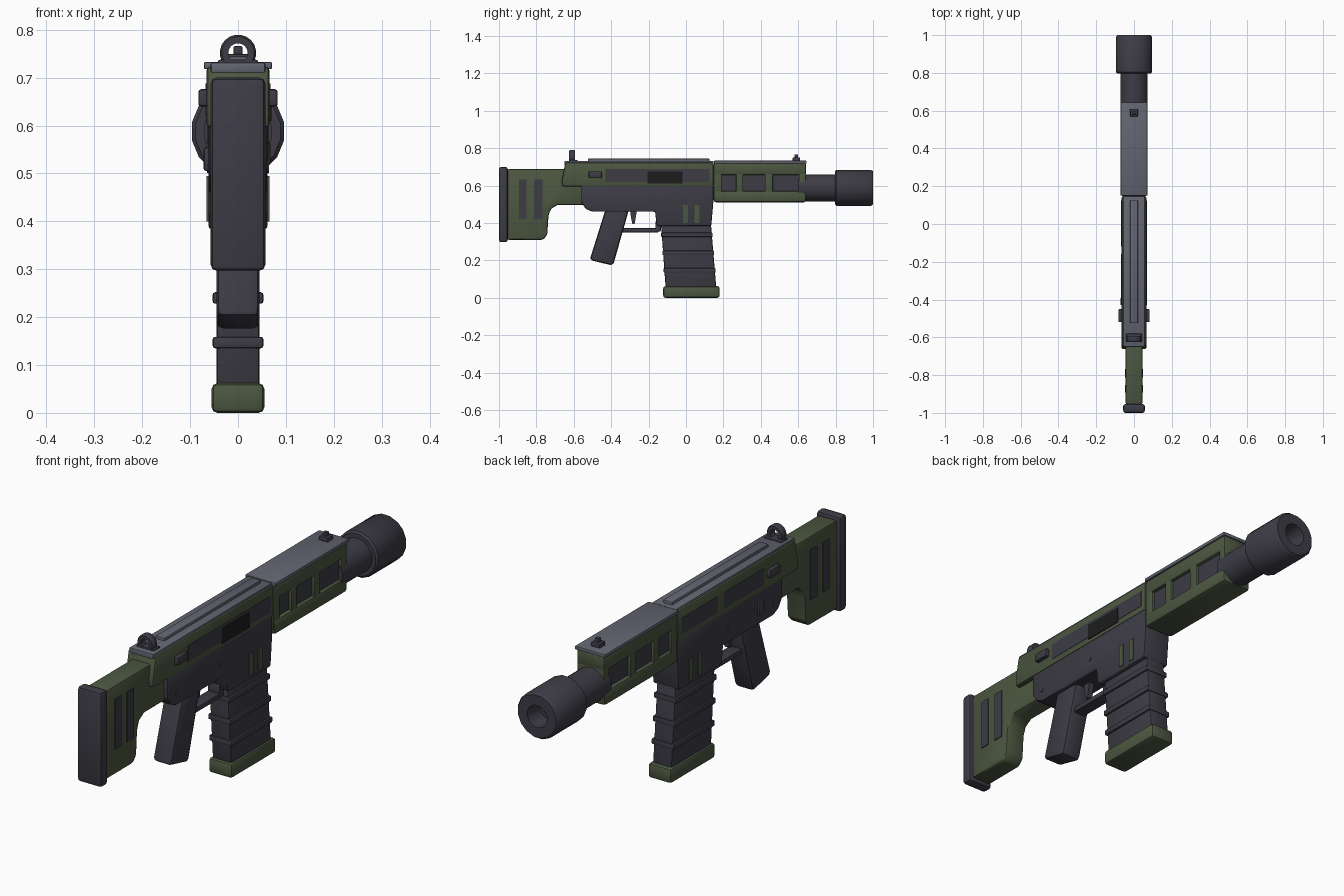
import bpy, bmesh, math

cube = bpy.data.objects.get("Cube")
if cube:
    bpy.data.objects.remove(cube, do_unlink=True)


def material(name, rgb):
    m = bpy.data.materials.new(name)
    m.use_nodes = True
    m.diffuse_color = (*rgb, 1)
    bsdf = next(n for n in m.node_tree.nodes if n.type == 'BSDF_PRINCIPLED')
    bsdf.inputs["Base Color"].default_value = (*rgb, 1)
    bsdf.inputs["Roughness"].default_value = 0.7
    return m


DARK = material("charcoal", (0.047, 0.045, 0.060))
GREY = material("steel grey", (0.125, 0.130, 0.165))
GREEN = material("olive green", (0.073, 0.095, 0.052))
BLACK = material("black", (0.012, 0.012, 0.012))


def finish(name, bm, mat, bevel=0.0):
    """Round the sharp edges, then turn the bmesh into a shaded object."""
    bmesh.ops.recalc_face_normals(bm, faces=bm.faces)
    if bevel:
        sharp = [e for e in bm.edges if e.calc_face_angle(0) > math.radians(35)]
        bmesh.ops.bevel(bm, geom=sharp, offset=bevel, segments=2, profile=0.5,
                        affect='EDGES', clamp_overlap=True)
    mesh = bpy.data.meshes.new(name)
    bm.to_mesh(mesh)
    bm.free()
    mesh.materials.append(mat)
    ob = bpy.data.objects.new(name, mesh)
    bpy.context.collection.objects.link(ob)
    bpy.ops.object.select_all(action='DESELECT')
    bpy.context.view_layer.objects.active = ob
    ob.select_set(True)
    bpy.ops.object.shade_smooth_by_angle(angle=math.radians(40))
    return ob


def prism(name, pts, x0, x1, mat, bevel=0.0):
    """Side profile of (y, z) points, extruded across x."""
    bm = bmesh.new()
    a = [bm.verts.new((x0, y, z)) for y, z in pts]
    b = [bm.verts.new((x1, y, z)) for y, z in pts]
    bm.faces.new(a)
    bm.faces.new(b[::-1])
    for i in range(len(pts)):
        j = (i + 1) % len(pts)
        bm.faces.new((a[i], b[i], b[j], a[j]))
    return finish(name, bm, mat, bevel)


def rect(y0, y1, z0, z1):
    return [(y0, z0), (y1, z0), (y1, z1), (y0, z1)]


def box(name, y0, y1, z0, z1, half, mat, bevel=0.0):
    return prism(name, rect(y0, y1, z0, z1), -half, half, mat, bevel)


def side_box(name, side, y0, y1, z0, z1, x0, x1, mat, bevel=0.0):
    label = "left_" if side > 0 else "right_"
    return prism(label + name, rect(y0, y1, z0, z1), side * x0, side * x1, mat, bevel)


def lathe(name, rings, cz, mat, sides=16, closed=False):
    """Revolve (y, radius) rings about an axis along y at height cz."""
    bm = bmesh.new()
    loops = []
    for y, r in rings:
        angles = [(i + 0.5) * math.tau / sides for i in range(sides)]
        loops.append([bm.verts.new((r * math.cos(t), y, cz + r * math.sin(t))) for t in angles])
    pairs = list(zip(loops, loops[1:]))
    if closed:
        pairs.append((loops[-1], loops[0]))
    else:
        bm.faces.new(loops[0])
        bm.faces.new(loops[-1])
    for p, q in pairs:
        for i in range(sides):
            j = (i + 1) % sides
            bm.faces.new((p[i], p[j], q[j], q[i]))
    return finish(name, bm, mat)


# Stock and butt pad
box("butt_pad", -1.0, -0.953, 0.297, 0.70, 0.057, DARK, 0.012)
stock = [(-0.955, 0.31), (-0.765, 0.31), (-0.742, 0.335), (-0.735, 0.44), (-0.722, 0.475),
         (-0.69, 0.495), (-0.54, 0.495), (-0.54, 0.688), (-0.955, 0.688)]
prism("stock", stock, -0.045, 0.045, GREEN, 0.01)

# Upper receiver with its top cover
upper = [(-0.663, 0.595), (0.148, 0.595), (0.148, 0.724), (-0.645, 0.724), (-0.663, 0.63)]
prism("upper_receiver", upper, -0.066, 0.066, GREEN, 0.01)
box("receiver_cover", -0.65, 0.148, 0.71, 0.732, 0.057, GREY, 0.004)
box("cover_rib", -0.525, 0.125, 0.72, 0.744, 0.021, GREY, 0.004)

# Lower receiver and magazine well
lower = [(-0.56, 0.605), (-0.56, 0.51), (-0.535, 0.475), (-0.50, 0.46), (-0.165, 0.46),
         (-0.158, 0.395), (-0.148, 0.383), (0.135, 0.383), (0.146, 0.51), (0.146, 0.605)]
prism("lower_receiver", lower, -0.062, 0.062, DARK, 0.008)

# Grip, trigger and guard
grip = [(-0.425, 0.49), (-0.30, 0.49), (-0.39, 0.172), (-0.515, 0.202)]
prism("grip", grip, -0.045, 0.045, DARK, 0.016)
trigger = [(-0.30, 0.47), (-0.262, 0.47), (-0.27, 0.42), (-0.275, 0.395), (-0.287, 0.395), (-0.292, 0.42)]
prism("trigger", trigger, -0.012, 0.012, DARK)
box("trigger_guard", -0.345, -0.145, 0.35, 0.372, 0.028, DARK, 0.005)
box("guard_post", -0.163, -0.135, 0.355, 0.41, 0.028, DARK, 0.004)

# Magazine with slanted ribs and a base plate
mag = [(-0.134, 0.40), (0.133, 0.40), (0.163, 0.04), (-0.108, 0.04)]
prism("magazine", mag, -0.045, 0.045, DARK, 0.008)
for n, z in enumerate((0.337, 0.24, 0.147)):
    back, front = -0.134 + (0.4 - z) * 0.072, 0.133 + (0.4 - z) * 0.083
    box(f"magazine_rib_{n + 1}", back - 0.004, front + 0.004, z - 0.012, z + 0.012, 0.053, DARK, 0.005)
box("magazine_base", -0.122, 0.18, 0.0, 0.062, 0.055, GREEN, 0.012)

# Handguard: dark core framed by green bands and posts
box("handguard_core", 0.15, 0.625, 0.53, 0.71, 0.052, DARK)
box("handguard_top_band", 0.148, 0.642, 0.657, 0.722, 0.066, GREEN, 0.01)
box("handguard_bottom_band", 0.148, 0.642, 0.51, 0.572, 0.068, GREEN, 0.014)
for n, (y0, y1) in enumerate(((0.148, 0.19), (0.268, 0.306), (0.422, 0.464), (0.604, 0.64))):
    box(f"handguard_post_{n + 1}", y0, y1, 0.53, 0.70, 0.064, GREEN, 0.005)
box("handguard_cover", 0.15, 0.645, 0.718, 0.733, 0.071, GREY, 0.003)

# Barrel and hollow muzzle
lathe("barrel", [(0.60, 0.072), (0.82, 0.072)], 0.587, DARK, 20)
muzzle = [(0.797, 0.09), (0.805, 0.098), (0.99, 0.098), (1.0, 0.09), (1.0, 0.047), (0.92, 0.043)]
lathe("muzzle", muzzle, 0.588, DARK)

# Sights
box("rear_sight_base", -0.625, -0.58, 0.715, 0.738, 0.042, DARK, 0.005)
ring = [(-0.625, 0.02), (-0.625, 0.034), (-0.62, 0.038), (-0.598, 0.038), (-0.593, 0.034), (-0.593, 0.02)]
lathe("rear_sight_ring", ring, 0.752, DARK, 20, True)
box("front_sight_base", 0.57, 0.61, 0.73, 0.75, 0.021, DARK, 0.004)
box("front_sight_post", 0.581, 0.599, 0.745, 0.766, 0.009, DARK, 0.002)

# Details on each side
for s in (1, -1):
    for n, (y0, y1) in enumerate(((-0.893, -0.852), (-0.812, -0.768))):
        side_box(f"stock_slot_{n + 1}", s, y0, y1, 0.42, 0.632, 0.042, 0.0485, DARK)
    for n, y in enumerate((-0.015, 0.046)):
        side_box(f"magwell_bar_{n + 1}", s, y, y + 0.025, 0.40, 0.495, 0.058, 0.0655, GREEN)
    side_box("selector", s, -0.52, -0.45, 0.64, 0.676, 0.06, 0.083, DARK, 0.006)
    for n, (y, z) in enumerate(((-0.5, 0.51), (-0.2, 0.52))):
        c = [(y + 0.009 * math.cos(k * math.tau / 10), z + 0.009 * math.sin(k * math.tau / 10))
             for k in range(10)]
        prism(f"{'left' if s > 0 else 'right'}_pin_{n + 1}", c, s * 0.058, s * 0.065, DARK)

# Receiver panels, ejection port and far-side lever
side_box("receiver_panel", 1, -0.43, 0.125, 0.62, 0.688, 0.062, 0.0675, DARK)
side_box("ejection_port", 1, -0.205, -0.02, 0.61, 0.676, 0.062, 0.0695, BLACK)
side_box("rear_panel", -1, -0.43, -0.16, 0.62, 0.688, 0.062, 0.0675, DARK)
side_box("front_panel", -1, -0.12, 0.125, 0.62, 0.688, 0.062, 0.0675, DARK)
side_box("safety_lever", -1, -0.43, -0.39, 0.505, 0.555, 0.058, 0.072, DARK, 0.006)
